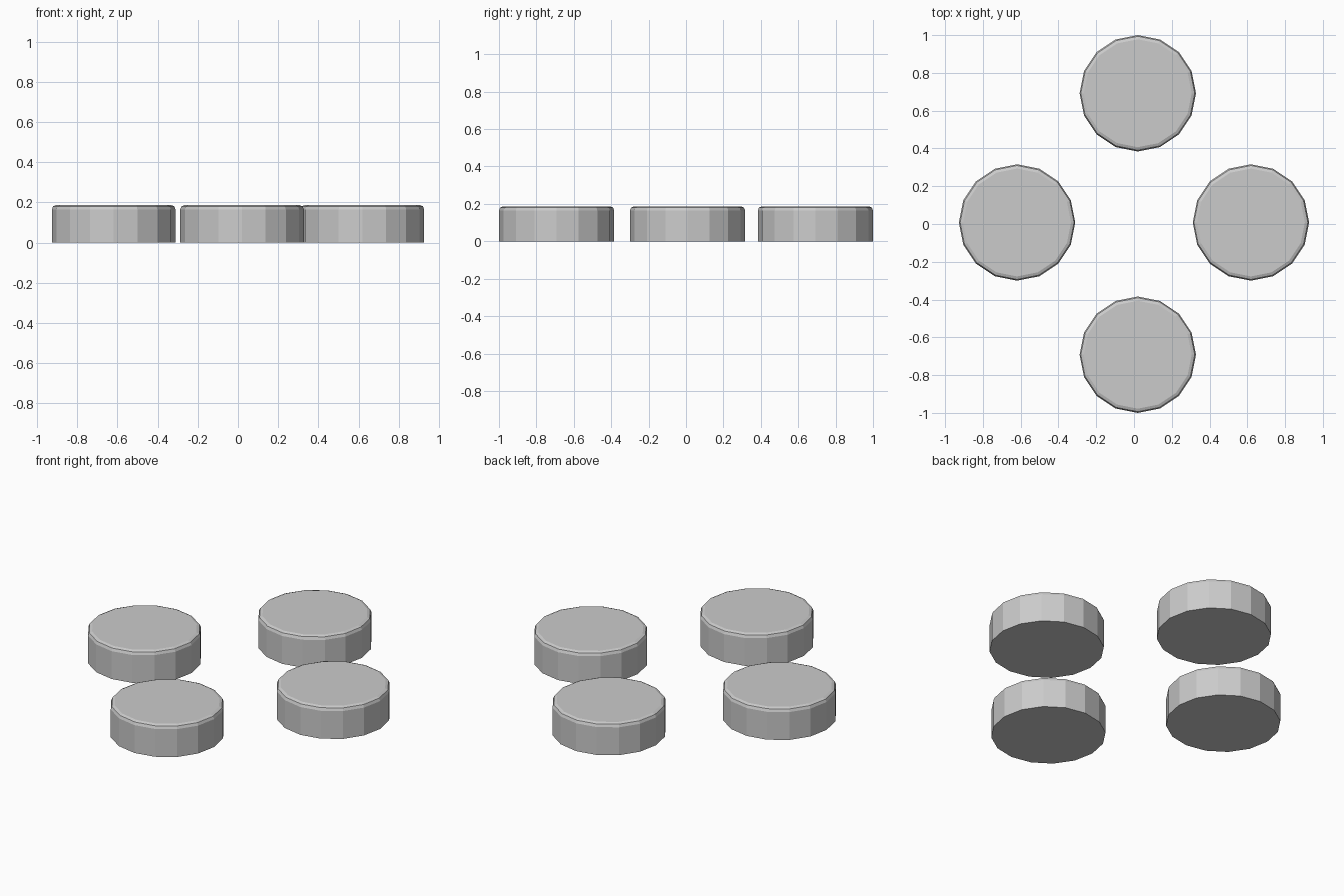
import bpy, bmesh

if "Cube" in bpy.data.objects:
    bpy.data.objects.remove(bpy.data.objects["Cube"])

RADIUS, HEIGHT, SIDES, ROUND = 0.308, 0.187, 16, 0.022


def disc(name, x, y):
    """Flat-sided puck with a rounded top rim."""
    bm = bmesh.new()
    bmesh.ops.create_cone(bm, cap_ends=True, segments=SIDES,
                          radius1=RADIUS, radius2=RADIUS, depth=HEIGHT)
    bmesh.ops.translate(bm, verts=bm.verts, vec=(0, 0, HEIGHT / 2))
    rim = [e for e in bm.edges if all(v.co.z > HEIGHT / 2 for v in e.verts)]
    bmesh.ops.bevel(bm, geom=rim, offset=ROUND, segments=2,
                    profile=0.5, affect='EDGES')
    mesh = bpy.data.meshes.new(name)
    bm.to_mesh(mesh)
    bm.free()
    obj = bpy.data.objects.new(name, mesh)
    obj.location = (x, y, 0)
    bpy.context.collection.objects.link(obj)
    return obj


# Four pucks in a diamond layout
disc("front_disc", 0.02, -0.692)
disc("back_disc", 0.02, 0.692)
disc("left_disc", -0.619, 0.008)
disc("right_disc", 0.619, 0.008)
